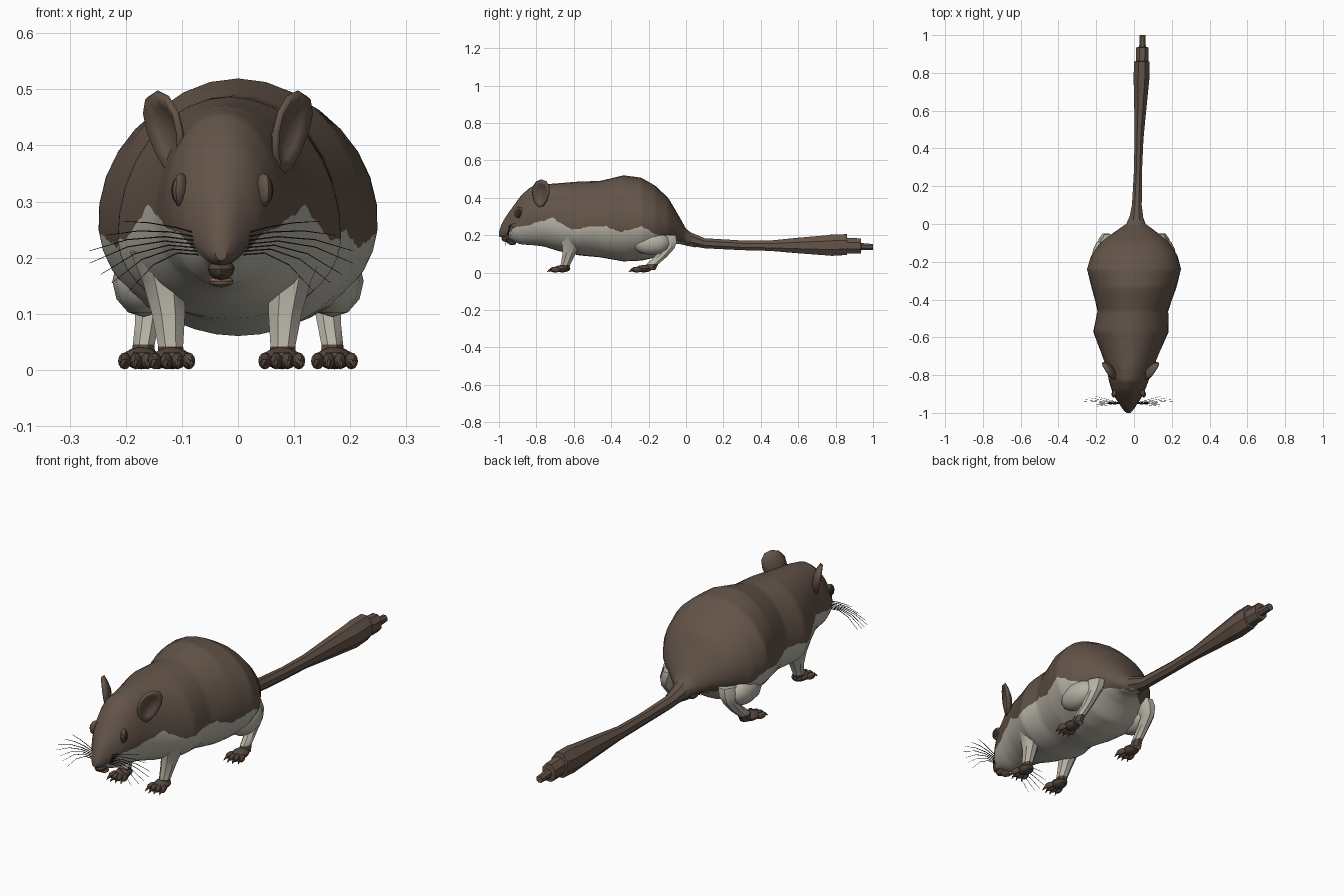
import bpy, bmesh, math, random
from mathutils import Vector

random.seed(4)
cube = bpy.data.objects.get("Cube")
if cube:
    bpy.data.objects.remove(cube, do_unlink=True)


def material(name, rgb):
    m = bpy.data.materials.new(name)
    m.use_nodes = True
    m.diffuse_color = (*rgb, 1)
    bsdf = m.node_tree.nodes["Principled BSDF"]
    bsdf.inputs["Base Color"].default_value = (*rgb, 1)
    bsdf.inputs["Roughness"].default_value = 0.8
    return m


BROWN = material("brown fur", (0.125, 0.088, 0.066))
PALE = material("pale grey fur", (0.47, 0.45, 0.38))
PAW = material("paw brown", (0.095, 0.064, 0.048))
DARK = material("dark eye", (0.030, 0.022, 0.018))
LIP = material("tan lip", (0.24, 0.14, 0.09))
BLACK = material("whisker black", (0.012, 0.010, 0.009))
made = []


def finish(name, bm, mats):
    bmesh.ops.recalc_face_normals(bm, faces=bm.faces)
    me = bpy.data.meshes.new(name)
    bm.to_mesh(me)
    bm.free()
    for m in mats:
        me.materials.append(m)
    ob = bpy.data.objects.new(name, me)
    bpy.context.collection.objects.link(ob)
    made.append(ob)
    return ob


def loft(name, rings, mats, rule=lambda i, k: 0):
    """Skin a list of closed point rings and cap both ends."""
    bm = bmesh.new()
    vs = [[bm.verts.new(p) for p in r] for r in rings]
    n = len(rings[0])
    for i in range(len(vs) - 1):
        for k in range(n):
            f = bm.faces.new((vs[i][k], vs[i][(k + 1) % n],
                              vs[i + 1][(k + 1) % n], vs[i + 1][k]))
            f.material_index = rule(i, k)
    bm.faces.new(vs[0])
    bm.faces.new(vs[-1])
    return finish(name, bm, mats)


def oval(c, u, v, n=8):
    c, u, v = Vector(c), Vector(u), Vector(v)
    return [c + u * math.cos(t) + v * math.sin(t)
            for t in (math.tau * (k + 0.5) / n for k in range(n))]


def ellipsoid(name, c, r, mat, seg=12, rot=0):
    bm = bmesh.new()
    bmesh.ops.create_uvsphere(bm, u_segments=seg, v_segments=max(6, seg // 2), radius=1)
    for v in bm.verts:
        v.co = Vector((v.co.x * r[0], v.co.y * r[1], v.co.z * r[2]))
    ob = finish(name, bm, [mat])
    ob.location = c
    ob.rotation_euler.z = rot
    return ob


def lerp(table, y):
    """Interpolate the rows of a table sorted by its first column."""
    for a, b in zip(table, table[1:]):
        if y <= b[0]:
            t = max(0, (y - a[0]) / (b[0] - a[0]))
            return [p + (q - p) * t for p, q in zip(a, b)][1:]
    return list(table[-1][1:])


# Body and head: y, centre x, half width, top, bottom, height of widest point
STATIONS = [
    (-1.0, -.03, .010, .218, .195, .206), (-.985, -.03, .026, .262, .186, .215),
    (-.96, -.03, .043, .305, .185, .23), (-.92, -.03, .070, .36, .165, .255),
    (-.88, -.03, .088, .415, .150, .27), (-.83, -.028, .105, .458, .148, .28),
    (-.76, -.022, .124, .472, .140, .27), (-.68, -.02, .155, .478, .115, .25),
    (-.57, -.016, .200, .487, .092, .235), (-.46, -.006, .187, .490, .082, .25),
    (-.335, 0, .225, .520, .060, .265), (-.24, 0, .250, .508, .064, .265),
    (-.165, .002, .228, .465, .080, .26), (-.095, .005, .180, .400, .135, .25),
    (-.045, .008, .115, .315, .155, .23), (0, .01, .052, .235, .145, .19),
    (.05, .012, .030, .195, .135, .165)]
# Height of the fur colour border along the body
BORDER = [(-1.0, .19), (-.97, .19), (-.95, .215), (-.9, .245), (-.8, .265), (-.715, .293),
          (-.66, .258), (-.6, .228), (-.51, .245), (-.43, .25), (-.35, .217),
          (-.24, .248), (-.14, .195), (-.08, .172), (.05, .14)]
HALF = 8
rings = []
for i in range(85):
    y = -1 + 1.05 * i / 84
    cx, hw, top, bot, mid = lerp(STATIONS, y)
    d = lerp(BORDER, y)[0] + random.uniform(-.005, .005) - mid
    s = d / (top - mid if d > 0 else mid - bot)
    split = max(-1.35, min(1.35, math.asin(max(-1, min(1, s)))))
    q = math.pi / 2
    angles = [-q + (split + q) * k / HALF for k in range(HALF)]
    angles += [split + (q - split) * k / HALF for k in range(HALF + 1)]
    side = [(hw * math.cos(a), mid + math.sin(a) * (top - mid if a > 0 else mid - bot))
            for a in angles]
    rings.append([(cx + x, y, z) for x, z in side]
                 + [(cx - x, y, z) for x, z in side[-2:0:-1]])
loft("body", rings, [BROWN, PALE],
     lambda i, k: int(i > 2 and (k < HALF or k >= 3 * HALF)))

# Tail with a stepped tuft: y, centre x, half width, centre z, half height
TAIL = [(-.04, .01, .05, .195, .04), (.02, .012, .042, .18, .04), (.1, .015, .028, .157, .029),
        (.3, .022, .023, .146, .028), (.45, .026, .026, .144, .03), (.6, .033, .034, .145, .045),
        (.75, .039, .044, .146, .058), (.78, .04, .046, .147, .062), (.86, .041, .043, .15, .060),
        (.862, .043, .036, .145, .045), (.935, .044, .035, .143, .043),
        (.937, .045, .019, .139, .021), (1.0, .045, .017, .137, .017)]
loft("tail", [oval((x, y, z), (w, 0, 0), (0, 0, h)) for y, x, w, z, h in TAIL], [BROWN])


def leg(name, cx, s, rows):
    """Rows: offset x, y, z, half width, half depth; paw brown on the lowest span."""
    loft(name, [oval((cx + s * x, y, z), (a, 0, 0), (0, b, 0)) for x, y, z, a, b in rows],
         [PALE, PAW], lambda i, k: int(i == 0))


def paw(name, x, y):
    ellipsoid(name + "_paw", (x, y, .021), (.034, .044, .020), PAW)
    for k in range(4):
        t = k - 1.5
        tx, ty = x + t * .020, y - .046 + abs(t) * .009
        ellipsoid(f"{name}_toe_{k + 1}", (tx, ty, .016), (.011, .027, .015), PAW, 8, t * .15)
        # Claw
        tip = [oval((tx + t * e * .2, ty - .018 - e, z), (r, 0, 0), (0, 0, r), 5)
               for e, z, r in ((0, .015, .006), (.012, .012, .005), (.021, .004, .001))]
        loft(f"{name}_claw_{k + 1}", tip, [PAW])


for s, tag in ((1, "left"), (-1, "right")):
    # Front leg
    leg("front_leg_" + tag, -.02, s, [
        (.098, -.650, .015, .026, .028), (.100, -.645, .042, .024, .027),
        (.104, -.625, .10, .032, .038), (.112, -.612, .16, .042, .055),
        (.128, -.600, .21, .048, .075), (.125, -.590, .25, .020, .040)])
    paw("front_" + tag, -.02 + s * .098, -.662)
    # Hind leg and thigh
    leg("hind_leg_" + tag, 0, s, [
        (.170, -.195, .015, .024, .034), (.168, -.180, .045, .021, .034),
        (.162, -.135, .085, .023, .036), (.158, -.095, .13, .028, .036),
        (.150, -.100, .165, .040, .055), (.140, -.120, .20, .040, .070)])
    paw("hind_" + tag, s * .172, -.226)
    ellipsoid("thigh_" + tag, (s * .168, -.185, .158), (.056, .105, .064), PALE, 12)

    # Ear: a cupped oval shell opening outward and forward
    n_dir = Vector((s * .84, -.54, 0))
    u_dir = Vector((s * .54, .84, 0))
    v_dir = Vector((s * .20, .05, .97))
    centre = Vector((-.018 + s * .108, -.775, .422))
    bm = bmesh.new()
    levels = []
    for r in (.35, .7, 1):
        row = []
        for k in range(12):
            a = math.tau * k / 12
            u, v = r * math.cos(a), r * math.sin(a)
            row.append(bm.verts.new(centre + u_dir * u * .052 * (1 + .25 * v)
                                    + v_dir * v * .075 + n_dir * .024 * (r * r - .7)))
        levels.append(row)
    bm.faces.new(levels[0])
    for a, b in zip(levels, levels[1:]):
        for k in range(12):
            bm.faces.new((a[k], a[(k + 1) % 12], b[(k + 1) % 12], b[k]))
    ear = finish("ear_" + tag, bm, [BROWN])
    shell = ear.modifiers.new("thickness", "SOLIDIFY")
    shell.thickness = .012
    shell.offset = 0

    # Eye with lid
    ellipsoid("eyelid_" + tag, (-.028 + s * .073, -.893, .32), (.013, .028, .031), BROWN, 12, s * .35)
    ellipsoid("eye_" + tag, (-.028 + s * .078, -.896, .32), (.012, .020, .024), DARK, 12, s * .35)

    # Whiskers
    for k in range(7):
        z0 = .205 + .006 * k
        reach = (.13, .16, .18, .20, .20, .17, .14)[k]
        z1 = (.14, .155, .17, .19, .212, .24, .265)[k]
        y1 = -.965 + .009 * k
        pts = [(-.03 + s * (.035 + reach * t), -.95 + (y1 + .95) * t,
                z0 + (z1 - z0) * t * t + .012 * math.sin(math.pi * t)) for t in (0, .33, .66, 1)]
        loft(f"whisker_{tag}_{k + 1}",
             [oval(p, (0, r, 0), (0, 0, r), 4) for p, r in zip(pts, (.0018, .0016, .0013, .0007))],
             [BLACK])

# Nose and mouth
ellipsoid("nose", (-.03, -.982, .205), (.020, .016, .015), PAW)
ellipsoid("mouth", (-.03, -.948, .180), (.024, .038, .020), PAW)
ellipsoid("lower_lip", (-.03, -.930, .158), (.022, .022, .011), LIP)

# Smooth shading that keeps hard edges
bpy.ops.object.select_all(action="DESELECT")
for ob in made:
    ob.select_set(True)
bpy.context.view_layer.objects.active = made[0]
bpy.ops.object.shade_smooth_by_angle(angle=math.radians(35))
